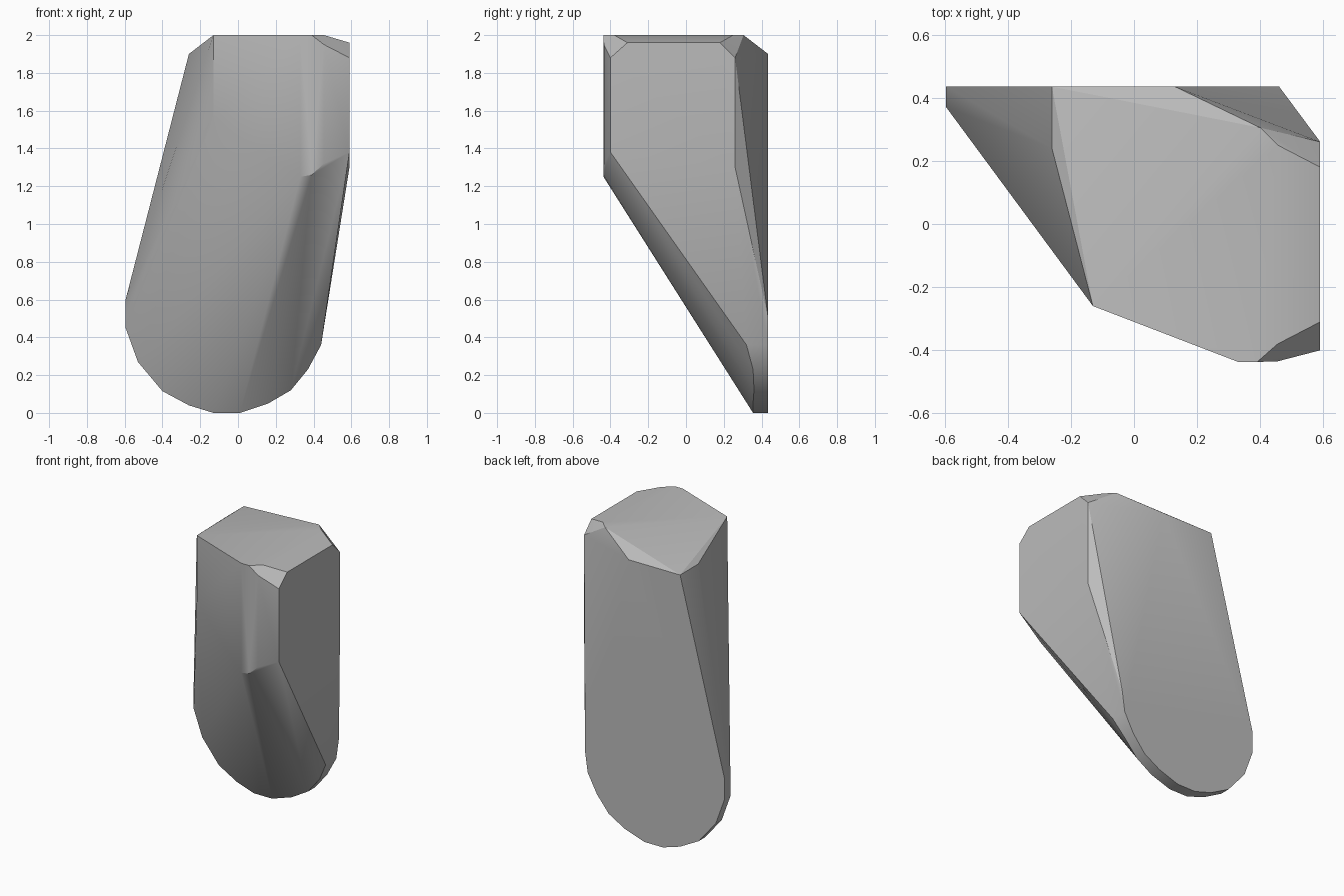
import bpy
import bmesh

cube = bpy.data.objects.get("Cube")
if cube:
    bpy.data.objects.remove(cube, do_unlink=True)

# Single stone colour
stone = bpy.data.materials.new("stone grey")
stone.use_nodes = True
colour = (0.5, 0.5, 0.5, 1)
stone.diffuse_color = colour
stone.node_tree.nodes["Principled BSDF"].inputs["Base Color"].default_value = colour

BACK = 0.435

# Rounded foot outline (x, z, front edge y), repeated on the flat back
foot = [(-0.595, 0.6, 0.37), (-0.595, 0.45, 0.37), (-0.53, 0.27, 0.37),
        (-0.4, 0.115, 0.365), (-0.26, 0.04, 0.36), (-0.13, 0, 0.355),
        (0.01, 0, 0.355), (0.16, 0.05, 0.355), (0.28, 0.12, 0.36),
        (0.37, 0.23, 0.355), (0.44, 0.36, 0.32)]
points = [(x, y, z) for x, z, front in foot for y in (front, BACK)]

# Right flank and its rear chamfer
points += [(0.59, -0.4, 1.38), (0.59, -0.4, 1.88), (0.59, -0.31, 1.96),
           (0.59, 0.18, 1.96), (0.59, 0.26, 1.88), (0.59, 0.26, 1.3),
           (0.46, BACK, 0.5)]

# Front column with its clipped top corner
points += [(0.33, -0.437, 1.25), (0.39, -0.437, 1.26), (0.455, -0.435, 1.32),
           (0.33, -0.437, 2), (0.39, -0.437, 2), (0.455, -0.435, 1.95),
           (0.455, -0.38, 2)]

# Crown, left shoulder and rear top edge
points += [(-0.13, -0.26, 2), (-0.13, -0.26, 1.55), (-0.26, 0.24, 1.9),
           (-0.26, BACK, 1.9), (0.13, BACK, 1.9), (0.4, 0.305, 2),
           (0.455, 0.25, 2)]

# Wrap the corners in a faceted stone
bm = bmesh.new()
for p in points:
    bm.verts.new(p)
hull = bmesh.ops.convex_hull(bm, input=bm.verts[:])
loose = {g for g in hull["geom_interior"] + hull["geom_unused"]
         if isinstance(g, bmesh.types.BMVert)}
bmesh.ops.delete(bm, geom=list(loose), context="VERTS")
bmesh.ops.dissolve_limit(bm, angle_limit=0.02, verts=bm.verts[:], edges=bm.edges[:])
bmesh.ops.recalc_face_normals(bm, faces=bm.faces[:])
mesh = bpy.data.meshes.new("rock")
bm.to_mesh(mesh)
bm.free()
mesh.materials.append(stone)

rock = bpy.data.objects.new("rock", mesh)
bpy.context.collection.objects.link(rock)
bpy.ops.object.select_all(action="DESELECT")
rock.select_set(True)
bpy.context.view_layer.objects.active = rock
bpy.ops.object.shade_smooth_by_angle(angle=0.52)
